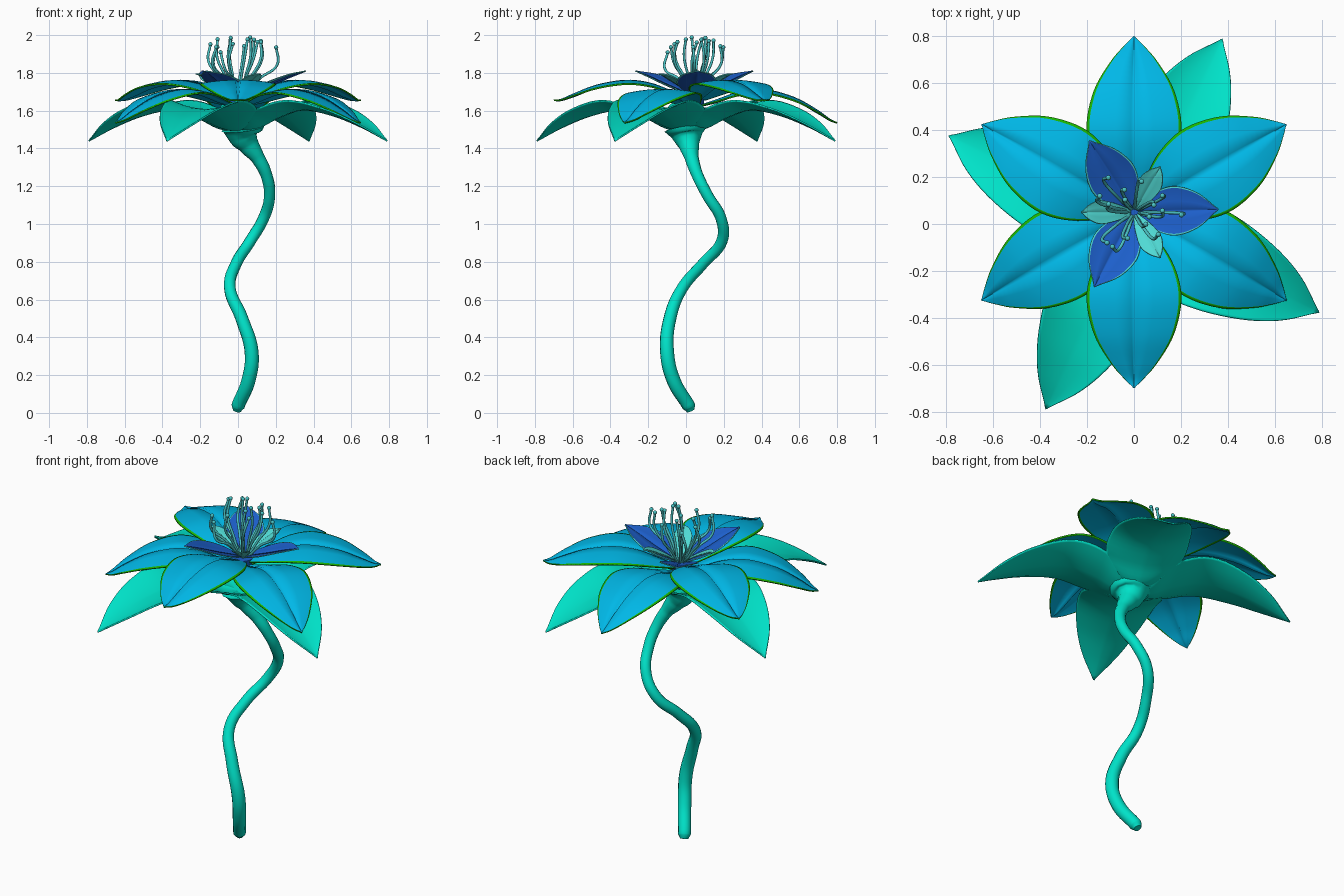
import bpy, bmesh, math, random
from mathutils import Vector, Matrix

cube = bpy.data.objects.get("Cube")
if cube:
    bpy.data.objects.remove(cube, do_unlink=True)

random.seed(4)
CENTRE = Vector((0, 0.05, 0))


def material(name, rgb):
    m = bpy.data.materials.new(name)
    m.use_nodes = True
    colour = (*rgb, 1)
    m.diffuse_color = colour
    bsdf = next(n for n in m.node_tree.nodes if n.type == 'BSDF_PRINCIPLED')
    bsdf.inputs["Base Color"].default_value = colour
    return m


TEAL = material("teal", (0.0, 0.76, 0.58))
SKY = material("sky blue", (0.0, 0.49, 0.82))
GREEN = material("rim green", (0.01, 0.46, 0.0))
ROYAL = material("royal blue", (0.012, 0.115, 0.6))
AQUA = material("pale aqua", (0.08, 0.7, 0.66))
SEA = material("sea green", (0.07, 0.55, 0.56))


def smooth_rows(rows, steps=5):
    """Catmull-Rom samples through a list of tuples."""
    pts = [Vector(r) for r in rows]
    pts = [2 * pts[0] - pts[1]] + pts + [2 * pts[-1] - pts[-2]]
    out = []
    for a, b, c, d in zip(pts, pts[1:], pts[2:], pts[3:]):
        for i in range(steps):
            t = i / steps
            out.append(0.5 * (2 * b + (c - a) * t + (2 * a - 5 * b + 4 * c - d) * t * t
                              + (3 * b - a - 3 * c + d) * t ** 3))
    return out + [pts[-2]]


COLUMNS = [-1, -0.94, -0.7, -0.4, -0.07, 0, 0.07, 0.4, 0.7, 0.94, 1]


def add_leaf(bm, rows, angle, centre, arch, groove):
    """Rows hold distance, height and half width along the leaf."""
    turn = Matrix.Rotation(angle, 3, 'Z')
    grid = []
    for r, z, w in smooth_rows(rows):
        w = max(w, 0.002)
        line = []
        for t in COLUMNS:
            dz = -arch * t * t * min(1, w / 0.2) - (groove * min(1, w / 0.1) if t == 0 else 0)
            line.append(bm.verts.new(turn @ Vector((r, w * t, z + dz)) + centre))
        grid.append(line)
    last = len(COLUMNS) - 2
    for a, b in zip(grid, grid[1:]):
        for i in range(last + 1):
            f = bm.faces.new((a[i], b[i], b[i + 1], a[i + 1]))
            f.material_index = 1 if i in (0, last) else 0
            f.smooth = True


def make_leaves(name, rows, angles, centre, mats, arch, groove=0.0, thickness=0.008):
    bm = bmesh.new()
    for a in angles:
        add_leaf(bm, rows, math.radians(a), centre, arch, groove)
    bmesh.ops.remove_doubles(bm, verts=bm.verts, dist=0.0005)
    me = bpy.data.meshes.new(name)
    bm.to_mesh(me)
    bm.free()
    for m in mats:
        me.materials.append(m)
    ob = bpy.data.objects.new(name, me)
    bpy.context.collection.objects.link(ob)
    mod = ob.modifiers.new("thickness", 'SOLIDIFY')
    mod.thickness = thickness
    mod.offset = 0
    mod.material_offset_rim = 1


def make_tube(name, points, mat):
    """Round tube through points of x, y, z and radius."""
    cu = bpy.data.curves.new(name, 'CURVE')
    cu.dimensions = '3D'
    cu.bevel_depth = 1.0
    cu.bevel_resolution = 4
    cu.resolution_u = 8
    cu.use_fill_caps = True
    sp = cu.splines.new('BEZIER')
    sp.bezier_points.add(len(points) - 1)
    for bp, (x, y, z, r) in zip(sp.bezier_points, points):
        bp.co = (x, y, z)
        bp.radius = r
        bp.handle_left_type = bp.handle_right_type = 'AUTO'
    cu.materials.append(mat)
    ob = bpy.data.objects.new(name, cu)
    bpy.context.collection.objects.link(ob)


# Winding stem, flaring into the calyx
make_tube("stem", [
    (-0.005, 0.025, 0.012, 0.022), (0.0, 0.015, 0.035, 0.035), (0.055, -0.065, 0.17, 0.037),
    (0.072, -0.1, 0.32, 0.037), (0.02, -0.085, 0.5, 0.034), (-0.043, -0.02, 0.66, 0.031),
    (-0.01, 0.09, 0.79, 0.03), (0.065, 0.19, 0.91, 0.03), (0.135, 0.185, 1.03, 0.03),
    (0.167, 0.115, 1.15, 0.03), (0.15, 0.06, 1.26, 0.031), (0.105, 0.03, 1.35, 0.037),
    (0.055, 0.015, 1.42, 0.056), (0.03, 0.006, 1.465, 0.08), (0.025, 0.0, 1.505, 0.115)], TEAL)

# Four sepals fused into a rounded bowl
make_leaves("calyx", [
    (0.0, 1.49, 0.0), (0.1, 1.505, 0.1), (0.21, 1.56, 0.21), (0.38, 1.605, 0.215),
    (0.58, 1.57, 0.172), (0.74, 1.51, 0.103), (0.875, 1.44, 0.0)],
    [-25.5 + 90 * i for i in range(4)], Vector((0, 0, 0)), (TEAL, TEAL), -0.048)

# Outer petals in two layers of three
WIDTHS = [(0.03, 0.04), (0.12, 0.105), (0.24, 0.175), (0.37, 0.202),
          (0.52, 0.17), (0.64, 0.1), (0.71, 0.04), (0.75, 0.0)]
LAYERS = {
    "lower": (90, [1.63, 1.66, 1.70, 1.71, 1.67, 1.605, 1.555, 1.535]),
    "upper": (30, [1.66, 1.70, 1.745, 1.76, 1.735, 1.69, 1.66, 1.655]),
}
for layer, (start, heights) in LAYERS.items():
    rows = [(r, z, w) for (r, w), z in zip(WIDTHS, heights)]
    for i in range(3):
        make_leaves(f"{layer}_petal_{i + 1}", rows, [start + 120 * i], CENTRE,
                    (SKY, GREEN), 0.02, 0.014)

# Raised inner petals and small heart petals
for i in range(3):
    make_leaves(f"inner_petal_{i + 1}", [
        (0.02, 1.68, 0.02), (0.08, 1.705, 0.075), (0.17, 1.74, 0.105),
        (0.27, 1.78, 0.075), (0.36, 1.81, 0.0)],
        [2 + 120 * i], CENTRE, (ROYAL, AQUA), -0.03, 0.008, 0.006)
    make_leaves(f"heart_petal_{i + 1}", [
        (0.015, 1.68, 0.012), (0.07, 1.72, 0.035), (0.14, 1.76, 0.05),
        (0.19, 1.785, 0.032), (0.225, 1.795, 0.0)],
        [60 + 120 * i], CENTRE, (AQUA, AQUA), -0.03, 0.006, 0.006)

# Receptacle joining the petals to the calyx
bpy.ops.mesh.primitive_cone_add(vertices=24, radius1=0.035, radius2=0.06, depth=0.15,
                                location=(0, 0.04, 1.6))
core = bpy.context.object
core.name = "receptacle"
core.data.materials.append(ROYAL)
bpy.ops.object.shade_smooth_by_angle()

# Stamens bowing outward, then hooking over to a small anther
COUNT = 16
for i in range(COUNT):
    a = i * math.radians(137.5) + random.uniform(-0.3, 0.3)
    reach = 0.06 + 0.14 * i / (COUNT - 1)
    top = 1.988 - 0.08 * (i / COUNT) * random.uniform(0.4, 1.2)
    out = Vector((1.15 * math.cos(a), 0.85 * math.sin(a), 0))
    side = Vector((-out.y, out.x, 0)) * random.uniform(-0.05, 0.05)
    path = [CENTRE + out * 0.02 + Vector((0, 0, 1.67)),
            CENTRE + out * reach * 0.55 + Vector((0, 0, 1.77)),
            CENTRE + out * reach + side * 0.3 + Vector((0, 0, top - 0.09)),
            CENTRE + out * reach * 0.97 + side + Vector((0, 0, top))]
    make_tube(f"stamen_{i + 1}", [(*p, 0.007) for p in path], SEA)
    bpy.ops.mesh.primitive_uv_sphere_add(segments=12, ring_count=8, radius=0.011,
                                         location=path[-1])
    anther = bpy.context.object
    anther.name = f"anther_{i + 1}"
    anther.data.materials.append(SEA)
    bpy.ops.object.shade_smooth()
